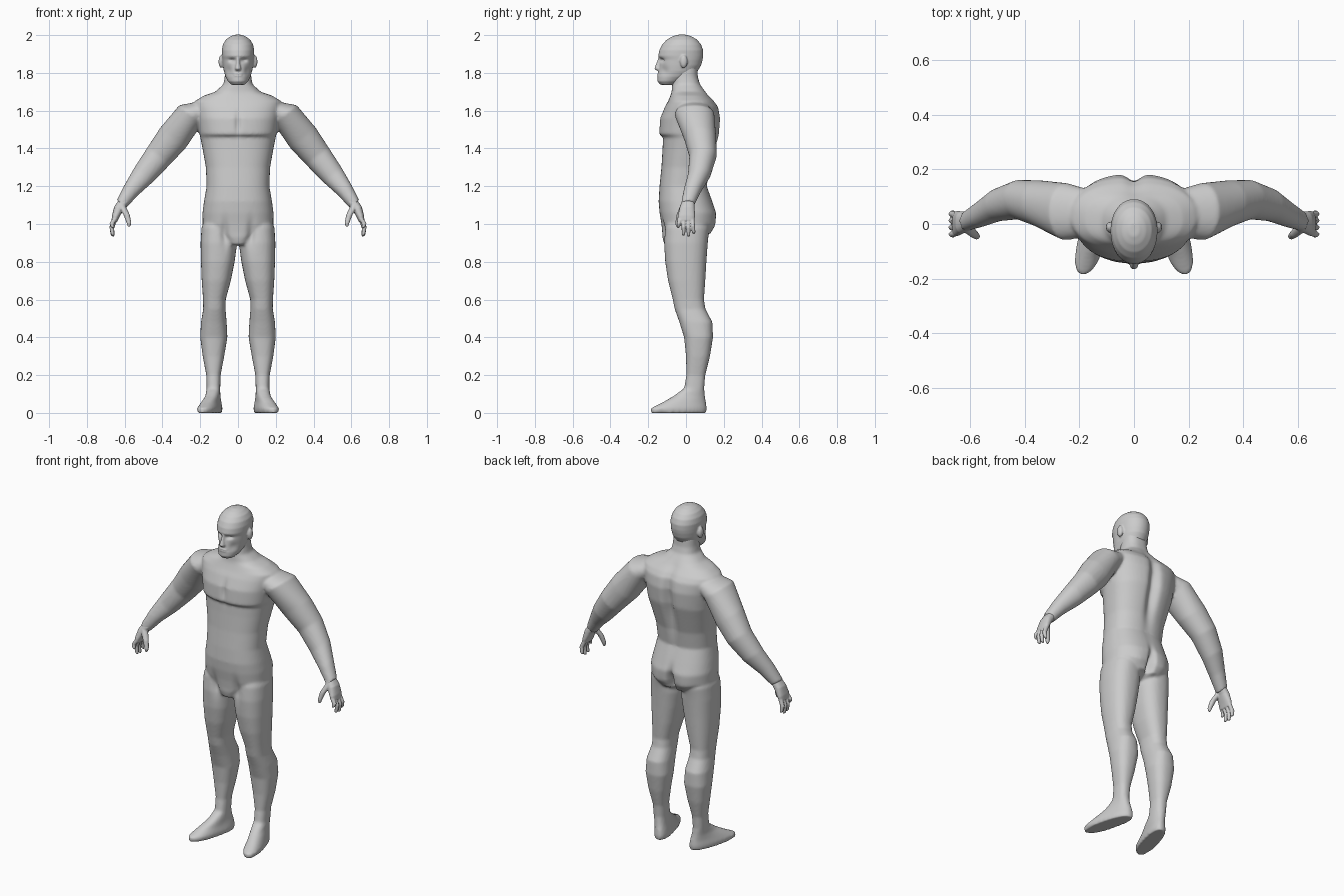
import bpy
import bmesh
import math
from mathutils import Matrix, Vector

cube = bpy.data.objects.get("Cube")
if cube:
    bpy.data.objects.remove(cube, do_unlink=True)

# One plain grey clay colour
GREY = (0.6, 0.6, 0.6, 1.0)
clay = bpy.data.materials.new("grey_clay")
clay.use_nodes = True
clay.diffuse_color = GREY
for node in clay.node_tree.nodes:
    if node.type == "BSDF_PRINCIPLED":
        node.inputs["Base Color"].default_value = GREY


def add_object(name, mesh):
    obj = bpy.data.objects.new(name, mesh)
    bpy.context.scene.collection.objects.link(obj)
    return obj


def loft(name, rings, tilt=0.0, sides=40, power=2.4):
    """Closed skin over rounded rings (x, y, z, half width, half depth)."""
    bm = bmesh.new()
    loops = []
    ct, st = math.cos(tilt), math.sin(tilt)
    for x, y, z, rx, ry in rings:
        loop = []
        for i in range(sides):
            a = math.tau * i / sides
            c, s = math.cos(a), math.sin(a)
            u = rx * math.copysign(abs(c) ** (2 / power), c)
            v = ry * math.copysign(abs(s) ** (2 / power), s)
            loop.append(bm.verts.new((x + u * ct, y + v, z + u * st)))
        loops.append(loop)
    for low, high in zip(loops, loops[1:]):
        for i in range(sides):
            j = (i + 1) % sides
            bm.faces.new((low[i], low[j], high[j], high[i]))
    bm.faces.new(loops[0])
    bm.faces.new(loops[-1])
    bmesh.ops.recalc_face_normals(bm, faces=bm.faces)
    mesh = bpy.data.meshes.new(name)
    bm.to_mesh(mesh)
    bm.free()
    mesh.materials.append(clay)
    return add_object(name, mesh)


def upright(name, rows, **options):
    """Loft from rows (height, x centre, half width, front y, back y)."""
    rings = [(x, (f + b) / 2, z, w, (b - f) / 2) for z, x, w, f, b in rows]
    return loft(name, rings, **options)


def ball(name, centre, size):
    bm = bmesh.new()
    bmesh.ops.create_uvsphere(bm, u_segments=24, v_segments=16, radius=1)
    bm.transform(Matrix.Translation(centre) @ Matrix.Diagonal((*size, 1)))
    mesh = bpy.data.meshes.new(name)
    bm.to_mesh(mesh)
    bm.free()
    mesh.materials.append(clay)
    return add_object(name, mesh)


def mirrored(obj, name):
    mesh = obj.data.copy()
    mesh.transform(Matrix.Scale(-1, 4, (1, 0, 0)))
    mesh.flip_normals()
    return add_object(name, mesh)


def fuse(name, parts, voxel, rounds):
    """Merge overlapping parts into one continuous skin."""
    bpy.ops.object.select_all(action="DESELECT")
    for part in parts:
        part.select_set(True)
    body = parts[0]
    bpy.context.view_layer.objects.active = body
    bpy.ops.object.join()
    body.name = name
    remesh = body.modifiers.new("skin", "REMESH")
    remesh.mode = "VOXEL"
    remesh.voxel_size = voxel
    remesh.use_smooth_shade = True
    smooth = body.modifiers.new("soften", "SMOOTH")
    smooth.factor = 0.5
    smooth.iterations = rounds
    for modifier in ("skin", "soften"):
        bpy.ops.object.modifier_apply(modifier=modifier)
    if not body.data.materials:
        body.data.materials.append(clay)
    return body


def push(obj, centre, reach, offset):
    """Sculpt stroke: soft shift of the surface around a point."""
    for v in obj.data.vertices:
        d2 = sum(((p - c) / r) ** 2 for p, c, r in zip(v.co, centre, reach))
        if d2 < 9:
            v.co += Vector(offset) * math.exp(-d2)


# Torso and neck
torso_rows = [
    (.89, .04, -.115, -.02), (.93, .09, -.125, .08), (.95, .14, -.125, .13),
    (1, .187, -.13, .152), (1.06, .188, -.14, .16), (1.12, .18, -.145, .14),
    (1.2, .166, -.14, .112), (1.3, .17, -.13, .127), (1.4, .188, -.124, .157),
    (1.46, .2, -.122, .175), (1.475, .204, -.143, .178), (1.56, .218, -.137, .184),
    (1.62, .23, -.112, .172), (1.65, .23, -.095, .15), (1.68, .18, -.082, .12),
    (1.7, .12, -.076, .105), (1.74, .077, -.073, .075), (1.78, .07, -.07, .063),
    (1.84, .067, -.06, .06)]
torso = upright("torso", [(z, 0, w, f, b) for z, w, f, b in torso_rows], sides=48)

# Leg with wedge-shaped foot
leg = upright("left_leg", [
    (1.04, .1, .07, -.09, .1), (.98, .103, .09, -.11, .12), (.9, .101, .097, -.116, .115),
    (.8, .107, .089, -.11, .108), (.7, .115, .077, -.095, .102), (.6, .125, .06, -.07, .095),
    (.55, .125, .059, -.06, .103), (.48, .128, .068, -.035, .14), (.4, .128, .072, -.01, .143),
    (.3, .13, .057, 0, .127), (.2, .13, .038, .002, .102), (.13, .13, .036, -.01, .096),
    (.09, .13, .038, -.065, .1), (.055, .13, .044, -.125, .106), (.025, .13, .052, -.185, .11),
    (0, .13, .05, -.185, .107)])
for v in leg.data.vertices:
    turn_out = max(0, min(1, (.13 - v.co.z) / .08))
    v.co.x += turn_out * .25 * (.04 - v.co.y)

# Arm hanging outward
arm = loft("left_arm", [
    (.15, .04, 1.62, .05, .08), (.25, .045, 1.58, .078, .105), (.345, .075, 1.455, .086, .085),
    (.42, .09, 1.36, .075, .072), (.5, .07, 1.26, .062, .06), (.565, .035, 1.18, .045, .047),
    (.617, .01, 1.105, .032, .036)], tilt=.68, power=2.1)

body = fuse("body", [torso, leg, mirrored(leg, "right_leg"),
                     arm, mirrored(arm, "right_arm")], .008, 5)
push(body, (0, .17, 1.46), (.03, .1, .18), (0, -.035, 0))      # spine
push(body, (0, .14, .99), (.018, .08, .07), (0, -.05, 0))      # seat cleft
push(body, (0, -.14, 1.53), (.014, .05, .06), (0, .012, 0))    # breastbone
for side in (1, -1):
    push(body, (side * .09, .16, 1), (.06, .06, .06), (0, .008, -.01))
    push(body, (side * .07, -.12, .95), (.02, .05, .07), (0, .015, 0))

# Hand: palm, four fingers and thumb
hand_parts = [loft("palm", [
    (.6, .012, 1.125, .028, .032), (.63, .006, 1.085, .026, .04),
    (.648, .002, 1.04, .02, .046), (.655, 0, 1.015, .015, .044)], tilt=.3, sides=24)]
for i, drop in enumerate((.03, .07, .075, .06)):
    base = -.033 + .022 * i
    tip = base * 1.25
    end = 1.015 - drop
    hand_parts.append(loft("finger", [
        (.65, base, 1.03, .013, .012), (.668, (base + tip) / 2, (end + 1.02) / 2, .013, .011),
        (.664, tip, end, .01, .009), (.66, tip, end - .007, .005, .005)],
        tilt=.1, sides=12, power=2))
hand_parts.append(loft("thumb", [
    (.617, -.01, 1.1, .02, .02), (.59, -.034, 1.05, .017, .016),
    (.577, -.045, 1.005, .013, .012), (.577, -.047, .985, .006, .006)],
    sides=12, power=2))
left_hand = fuse("left_hand", hand_parts, .004, 2)
mirrored(left_hand, "right_hand")

# Head with ears, nose and lips
head_rows = [
    (1.737, .035, -.135, -.06), (1.755, .053, -.151, -.02), (1.78, .066, -.15, .03),
    (1.81, .075, -.145, .062), (1.84, .08, -.141, .08), (1.87, .083, -.138, .088),
    (1.89, .085, -.147, .091), (1.92, .086, -.141, .091), (1.95, .08, -.126, .08),
    (1.975, .065, -.103, .06), (1.992, .043, -.075, .032), (2.002, .018, -.045, .002)]
skull = upright("head", [(z, 0, w, f, b) for z, w, f, b in head_rows],
                sides=48, power=2.1)
nose = upright("nose", [
    (1.812, 0, .013, -.155, -.12), (1.822, 0, .017, -.168, -.12),
    (1.85, 0, .01, -.157, -.12), (1.88, 0, .008, -.147, -.12)], sides=16)
lips = ball("lips", (0, -.142, 1.79), (.026, .013, .009))
ears = [ball("ear", (s * .089, -.012, 1.86), (.014, .02, .034)) for s in (1, -1)]
head = fuse("head", [skull, nose, lips, *ears], .005, 2)
push(head, (0, -.15, 1.79), (.025, .03, .003), (0, .006, 0))       # mouth line
for side in (1, -1):
    push(head, (side * .032, -.13, 1.867), (.017, .05, .01), (0, .014, 0))
    push(head, (side * .05, -.11, 1.81), (.02, .04, .025), (side * -.005, .006, 0))
